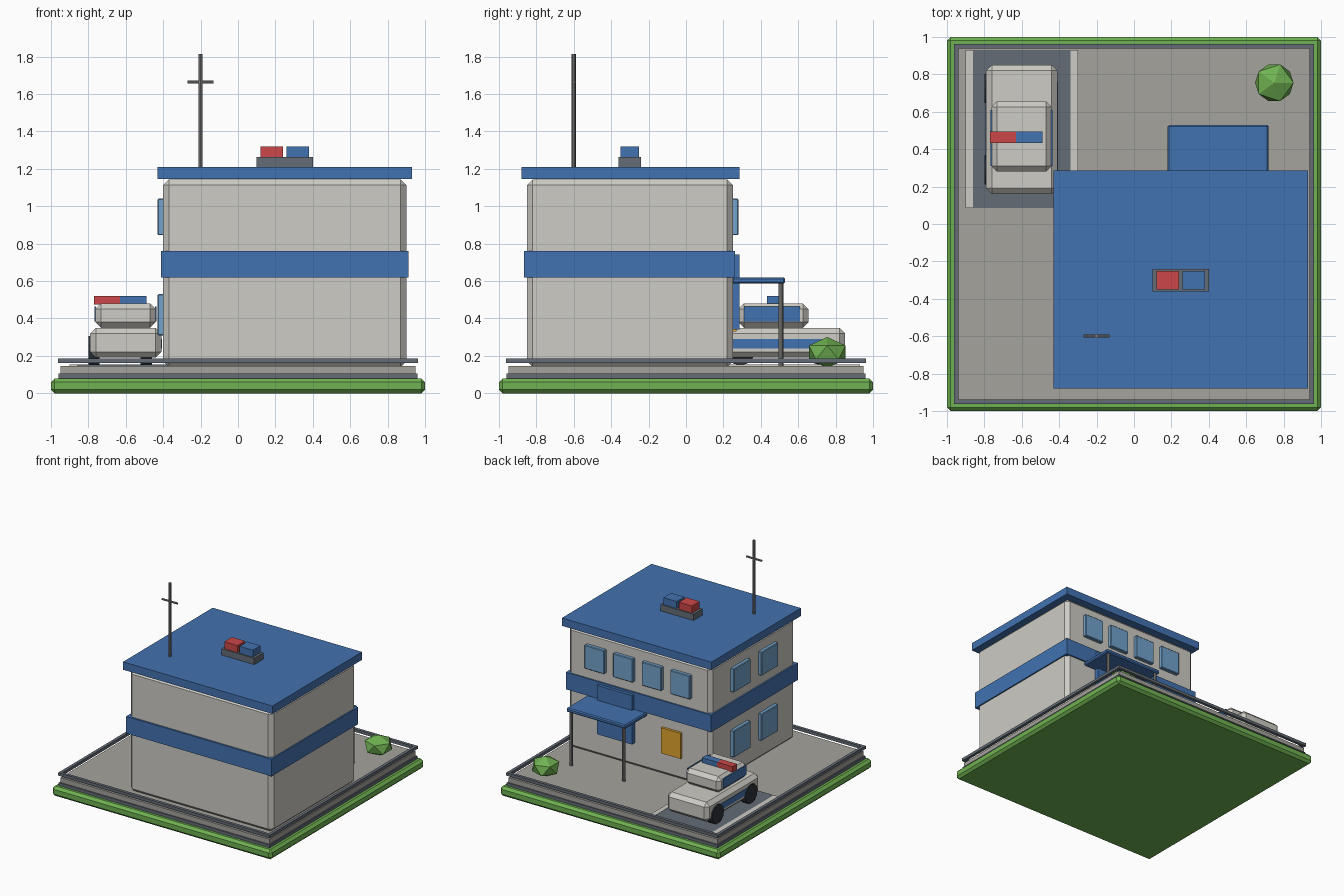
import bpy, math

if "Cube" in bpy.data.objects:
    bpy.data.objects.remove(bpy.data.objects["Cube"])


def lin(c):
    c /= 255
    return c / 12.92 if c <= 0.04045 else ((c + 0.055) / 1.055) ** 2.4


def mat(name, r, g, b):
    m = bpy.data.materials.new(name)
    m.diffuse_color = (lin(r), lin(g), lin(b), 1)
    m.use_nodes = True
    m.node_tree.nodes["Principled BSDF"].inputs["Base Color"].default_value = m.diffuse_color
    return m


GREEN = mat("grass_green", 112, 178, 82)
DARK = mat("slate_grey", 100, 108, 118)
PAVE = mat("paving_grey", 166, 163, 156)
WALL = mat("wall_offwhite", 206, 204, 197)
BLUE = mat("blue", 66, 114, 176)
GLASS = mat("window_blue", 115, 163, 204)
RED = mat("red", 203, 70, 72)
YELLOW = mat("amber", 224, 164, 44)
METAL = mat("metal_grey", 132, 132, 130)
TYRE = mat("tyre_black", 46, 50, 56)


def box(name, x, y, z, m, bevel=0):
    """Box from (min, max) ranges, with an optional one-step chamfer."""
    bpy.ops.mesh.primitive_cube_add(size=1)
    o = bpy.context.object
    o.name = name
    dims = [r[1] - r[0] for r in (x, y, z)]
    for v in o.data.vertices:
        for i, r in enumerate((x, y, z)):
            v.co[i] = v.co[i] * dims[i]
    o.location = [(r[0] + r[1]) / 2 for r in (x, y, z)]
    o.data.materials.append(m)
    if bevel:
        b = o.modifiers.new("chamfer", 'BEVEL')
        b.width, b.segments = bevel, 1
    return o


def rod(name, loc, radius, length, m, rot=(0, 0, 0), sides=8):
    bpy.ops.mesh.primitive_cylinder_add(vertices=sides, radius=radius, depth=length,
                                        location=loc, rotation=rot)
    o = bpy.context.object
    o.name = name
    o.data.materials.append(m)
    return o


def span(c, size):
    return (c - size / 2, c + size / 2)


# Ground layers
box("grass_base", (-1, 1), (-1, 1), (0, 0.08), GREEN, 0.02)
box("kerb_layer", (-0.96, 0.96), (-0.96, 0.96), (0.08, 0.105), DARK)
box("paving", (-0.95, 0.95), (-0.95, 0.95), (0.105, 0.145), PAVE)

# Low rail around the edge
for s in (-1, 1):
    box("edge_rail_x", (-0.963, 0.963), span(s * 0.95, 0.025), (0.163, 0.187), DARK)
    box("edge_rail_y", span(s * 0.95, 0.025), (-0.9375, 0.9375), (0.163, 0.187), DARK)

# Parking bay
box("parking_pad", (-0.86, -0.34), (0.085, 0.93), (0.143, 0.153), DARK)
for x in (-0.88, -0.32):
    box("parking_line", span(x, 0.04), (0.085, 0.93), (0.143, 0.155), WALL)

# Building
box("building_walls", (-0.4, 0.9), (-0.85, 0.25), (0.14, 1.143), WALL, 0.03)
box("floor_band", (-0.413, 0.911), (-0.865, 0.262), (0.62, 0.76), BLUE)
box("roof", (-0.43, 0.93), (-0.88, 0.285), (1.145, 1.21), BLUE)

# Windows: four on the entrance side, four on the left side
for dx in (-0.39, -0.13, 0.13, 0.39):
    box("upper_window", span(0.25 + dx, 0.18), (0.24, 0.28), (0.845, 1.04), GLASS, 0.005)
for y in (-0.12, -0.48):
    for z in ((0.845, 1.04), (0.31, 0.53)):
        box("side_window", (-0.43, -0.39), span(y, 0.22), z, GLASS, 0.005)
box("lit_window", span(-0.05, 0.18), (0.24, 0.27), (0.33, 0.54), YELLOW)

# Entrance
box("entrance_panel", (0.29, 0.61), (0.24, 0.287), (0.34, 0.742), BLUE)
box("canopy", (0.18, 0.72), (0.245, 0.53), (0.587, 0.62), BLUE, 0.008)
for x in (0.21, 0.69):
    rod("canopy_post", (x, 0.507, 0.365), 0.013, 0.45, METAL)

# Rooftop beacon
box("beacon_base", (0.1, 0.4), (-0.36, -0.24), (1.21, 1.262), DARK)
box("beacon_red", (0.12, 0.24), (-0.35, -0.25), (1.262, 1.32), RED)
box("beacon_blue", (0.26, 0.38), (-0.35, -0.25), (1.262, 1.32), BLUE)

# Antenna
rod("antenna_mast", (-0.2, -0.6, 1.51), 0.011, 0.61, METAL)
rod("antenna_crossbar", (-0.2, -0.6, 1.663), 0.008, 0.14, METAL, (0, math.pi / 2, 0))

# Patrol car
box("car_body", (-0.79, -0.41), (0.16, 0.85), (0.19, 0.35), WALL, 0.03)
box("car_cabin", (-0.763, -0.44), (0.28, 0.655), (0.35, 0.48), WALL, 0.03)
for s in (-1, 1):
    box("car_stripe", span(-0.6 + s * 0.19, 0.009), (0.25, 0.76), (0.24, 0.29), BLUE)
    box("car_side_glass", span(-0.6015 + s * 0.1625, 0.009), (0.31, 0.61), (0.385, 0.463), BLUE)
box("car_light_red", (-0.77, -0.63), (0.434, 0.494), (0.475, 0.52), RED)
box("car_light_blue", (-0.63, -0.49), (0.434, 0.494), (0.475, 0.52), BLUE)
for x in (-0.77, -0.49):
    for y in (0.29, 0.725):
        rod("car_wheel", (x, y, 0.227), 0.078, 0.06, TYRE, (0, math.pi / 2, 0), 12)

# Bush
bpy.ops.mesh.primitive_ico_sphere_add(subdivisions=1, radius=0.115, location=(0.75, 0.755, 0.218))
bush = bpy.context.object
bush.name = "bush"
bush.scale = (1, 1, 0.72)
bush.data.materials.append(GREEN)
